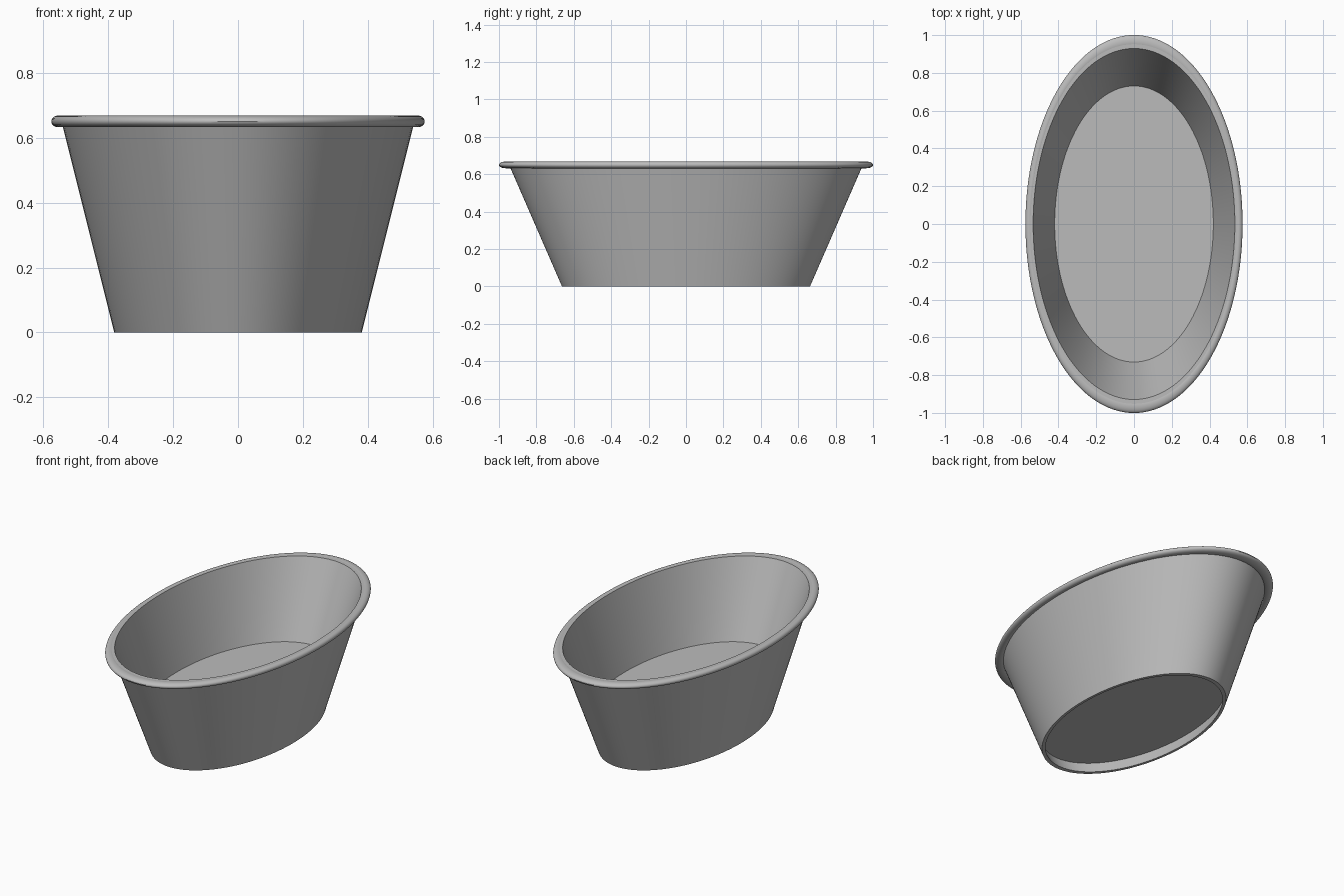
import bpy
import math

cube = bpy.data.objects.get("Cube")
if cube:
    bpy.data.objects.remove(cube, do_unlink=True)

STRETCH = 1.74   # length of the oval relative to its width
SEGMENTS = 128

grey = bpy.data.materials.new("plain_grey")
grey.use_nodes = True
colour = (0.5, 0.5, 0.5, 1)
grey.diffuse_color = colour
grey.node_tree.nodes["Principled BSDF"].inputs["Base Color"].default_value = colour


def oval_lathe(name, profile, closed):
    """Sweep a (radius, height) profile around an oval; open ends get caps."""
    verts, faces = [], []
    n = len(profile)
    for i in range(SEGMENTS):
        a = 2 * math.pi * i / SEGMENTS
        verts += [(r * math.cos(a), r * STRETCH * math.sin(a), z) for r, z in profile]
    for i in range(SEGMENTS):
        j = (i + 1) % SEGMENTS
        for k in range(n if closed else n - 1):
            m = (k + 1) % n
            faces.append((i * n + k, j * n + k, j * n + m, i * n + m))
    if not closed:
        faces.append([i * n for i in reversed(range(SEGMENTS))])
        faces.append([i * n + n - 1 for i in range(SEGMENTS)])
    mesh = bpy.data.meshes.new(name)
    mesh.from_pydata(verts, [], faces)
    mesh.materials.append(grey)
    obj = bpy.data.objects.new(name, mesh)
    bpy.context.collection.objects.link(obj)
    bpy.ops.object.select_all(action="DESELECT")
    obj.select_set(True)
    bpy.context.view_layer.objects.active = obj
    bpy.ops.object.shade_smooth_by_angle(angle=math.radians(35))
    return obj


# Tapered tub: recessed underside, foot ring, outer wall, lip, inner wall, floor
oval_lathe("tub", [(0.383, 0.07), (0.366, 0), (0.381, 0),
                   (0.548, 0.667), (0.534, 0.667), (0.42, 0.22)], False)

# Rolled rim around the lip
rim_profile = []
for s in range(20):
    t = 2 * math.pi * s / 20
    rim_profile.append((0.554 + 0.021 * math.cos(t), 0.65 + 0.018 * math.sin(t)))
oval_lathe("rim", rim_profile, True)
